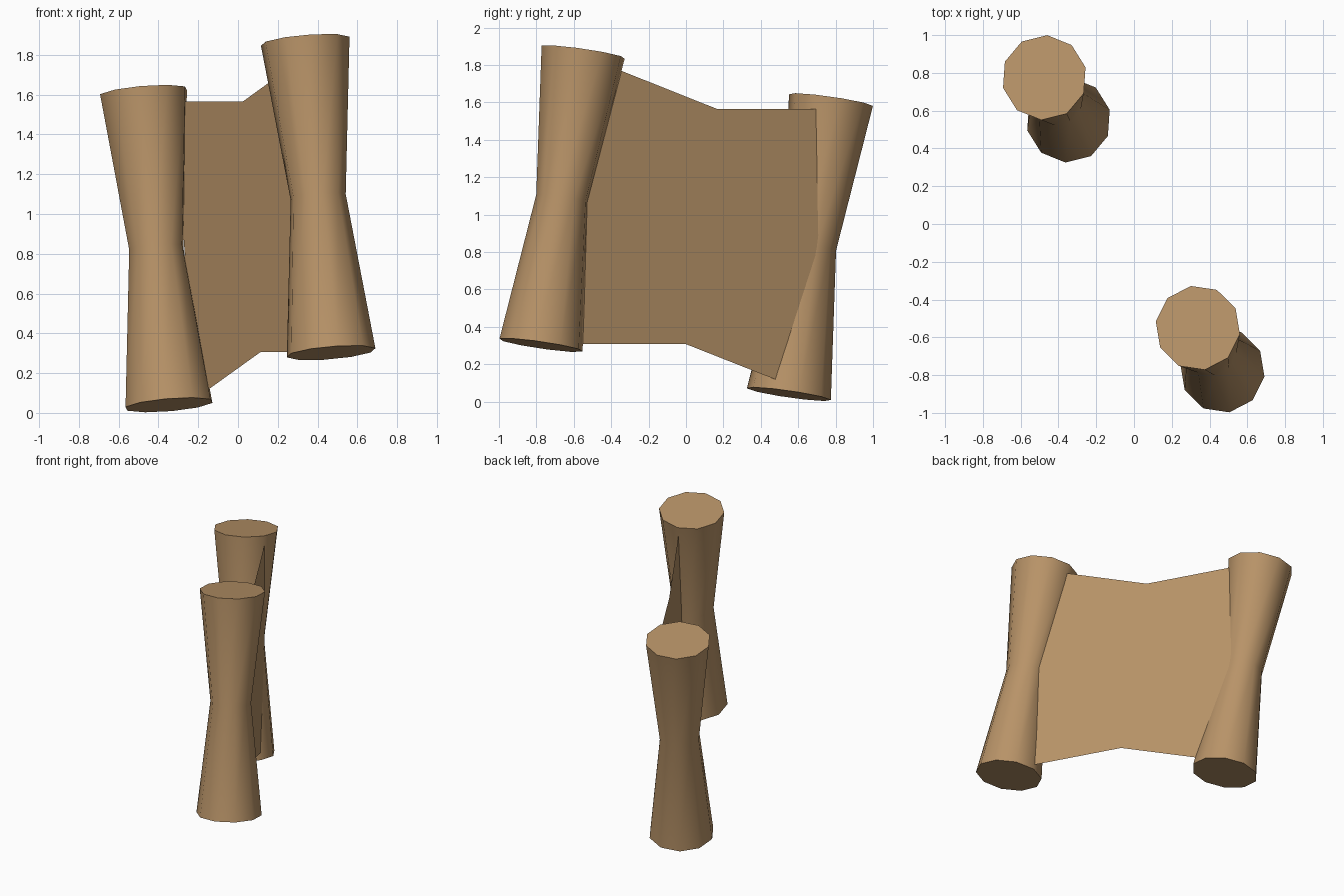
import bpy, bmesh, math
from mathutils import Vector

if "Cube" in bpy.data.objects:
    bpy.data.objects.remove(bpy.data.objects["Cube"])

paper = bpy.data.materials.new("aged paper tan")
paper.diffuse_color = (0.479, 0.292, 0.138, 1)
paper.use_nodes = True
paper.node_tree.nodes["Principled BSDF"].inputs["Base Color"].default_value = paper.diffuse_color


def make_object(name, bm):
    mesh = bpy.data.meshes.new(name)
    bm.to_mesh(mesh)
    bm.free()
    mesh.materials.append(paper)
    obj = bpy.data.objects.new(name, mesh)
    bpy.context.collection.objects.link(obj)
    return obj


def make_roll(name, bottom, top, turn, sides=10):
    """Ten-sided waisted roll whose rings sit square to its leaning axis."""
    bottom, top = Vector(bottom), Vector(top)
    axis = top - bottom
    bm = bmesh.new()
    rings = []
    for t, r in ((0, 0.225), (0.5, 0.14), (1, 0.225)):
        c = bottom + axis * t
        ring = []
        for i in range(sides):
            a = math.radians(turn) + math.tau * i / sides
            x, y = r * math.cos(a), r * math.sin(a)
            z = -(axis.x * x + axis.y * y) / axis.z
            ring.append(bm.verts.new(c + Vector((x, y, z))))
        rings.append(ring)
    for low, high in zip(rings, rings[1:]):
        for i in range(sides):
            j = (i + 1) % sides
            bm.faces.new((low[i], low[j], high[j], high[i]))
    bm.faces.new(rings[0][::-1])
    bm.faces.new(rings[-1])
    obj = make_object(name, bm)
    bpy.ops.object.select_all(action='DESELECT')
    bpy.context.view_layer.objects.active = obj
    obj.select_set(True)
    bpy.ops.object.shade_smooth_by_angle(angle=math.radians(50))


# Two leaning rolls
make_roll("back_roll", (-0.347, 0.55, 0.04), (-0.475, 0.775, 1.612), 14)
make_roll("front_roll", (0.468, -0.775, 0.302), (0.338, -0.55, 1.868), 27.5)

# Flat upright sheet between them, outlined in (y, z); its ends sit in the rolls
outline = [(0.79, 1.565), (0.165, 1.565), (-0.45, 1.81), (-0.60, 1.09),
           (-0.60, 0.307), (0.0, 0.307), (0.57, 0.082), (0.70, 0.83)]
bm = bmesh.new()
bm.faces.new([bm.verts.new((0.115 - 0.55 * y, y, z)) for y, z in outline])
bm.normal_update()
if bm.faces[:][0].normal.x < 0:
    bmesh.ops.reverse_faces(bm, faces=bm.faces[:])
bmesh.ops.triangulate(bm, faces=bm.faces[:])
make_object("sheet", bm)
